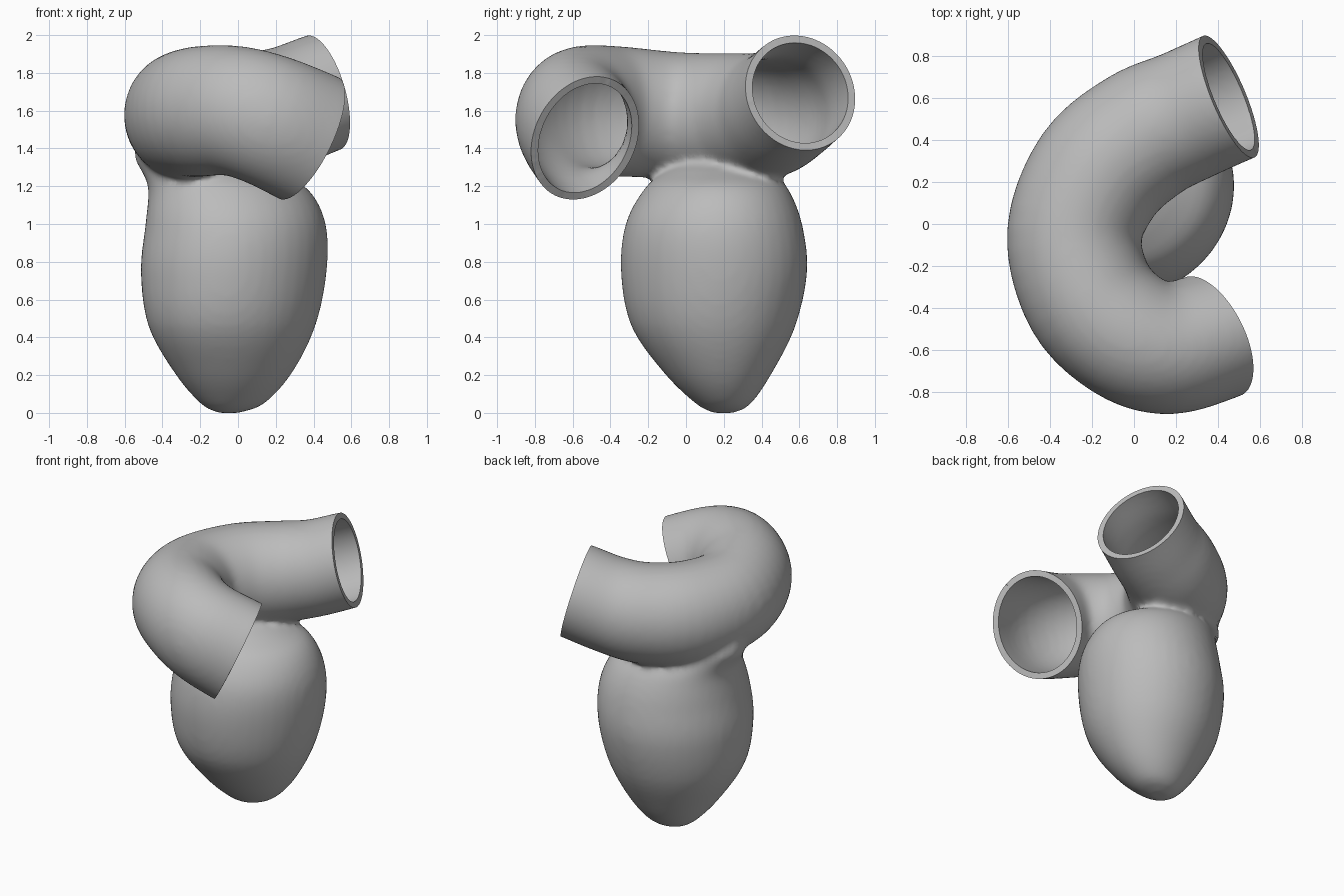
import bpy, bmesh, math
from mathutils import Vector

cube = bpy.data.objects.get("Cube")
if cube:
    bpy.data.objects.remove(cube)

SIDES = 40
WALL = 0.04
SKEW = 0.035


def loft(bm, rings):
    """Skin a closed solid over a list of (centre, u axis, v axis) ellipses."""
    loops = []
    for c, u, v in rings:
        angles = [2 * math.pi * i / SIDES for i in range(SIDES)]
        loops.append([bm.verts.new(c + u * math.cos(a) + v * math.sin(a)) for a in angles])
    for a, b in zip(loops, loops[1:]):
        for i in range(SIDES):
            j = (i + 1) % SIDES
            bm.faces.new((a[i], a[j], b[j], b[i]))
    bm.faces.new(loops[0][::-1])
    bm.faces.new(loops[-1])


def smooth_rows(rows, steps):
    """Catmull-Rom interpolation through rows of numbers."""
    pts = [Vector(r) for r in rows]
    pts = [pts[0] * 2 - pts[1]] + pts + [pts[-1] * 2 - pts[-2]]
    out = []
    for a, b, c, d in zip(pts, pts[1:], pts[2:], pts[3:]):
        for s in range(steps):
            t = s / steps
            out.append(0.5 * (2 * b + (c - a) * t + (2 * a - 5 * b + 4 * c - d) * t * t
                              + (3 * b - a - 3 * c + d) * t ** 3))
    return out + [pts[-2]]


# Open ends of the tube: centre and outward direction
back_end = Vector((0.45, 0.605, 1.695))
back_dir = Vector((0.90, 0.38, 0.26)).normalized()
front_end = Vector((0.375, -0.535, 1.455))
front_dir = Vector((0.82, 0.40, -0.42)).normalized()

bm = bmesh.new()

# Bent tube: x, y, z, half width, half height; runs past both ends for trimming
path = [
    (*(back_end + back_dir * 0.12), 0.315, 0.315),
    (*back_end, 0.315, 0.315),
    (0.25, 0.515, 1.62, 0.315, 0.32),
    (0.045, 0.42, 1.575, 0.325, 0.335),
    (-0.165, 0.24, 1.56, 0.33, 0.345),
    (-0.285, -0.05, 1.575, 0.32, 0.335),
    (-0.21, -0.35, 1.595, 0.318, 0.345),
    (-0.03, -0.53, 1.60, 0.315, 0.345),
    (0.16, -0.59, 1.55, 0.315, 0.35),
    (*front_end, 0.31, 0.36),
    (*(front_end + front_dir * 0.12), 0.31, 0.36),
]
rows = smooth_rows(path, 5)
rings = []
for i, r in enumerate(rows):
    tangent = (rows[min(i + 1, len(rows) - 1)].to_3d() - rows[max(i - 1, 0)].to_3d()).normalized()
    u = Vector((-tangent.y, tangent.x, 0)).normalized()
    rings.append((r.to_3d(), u * r[3], tangent.cross(u) * r[4]))
loft(bm, rings)

# Hanging sac: height, x range, y range; fuller towards the back left
sac = [
    (0.0, -0.11, 0.01, 0.14, 0.26),
    (0.05, -0.2, 0.14, 0.05, 0.345),
    (0.21, -0.335, 0.285, -0.115, 0.455),
    (0.46, -0.475, 0.41, -0.29, 0.58),
    (0.75, -0.515, 0.47, -0.345, 0.642),
    (1.0, -0.49, 0.465, -0.32, 0.615),
    (1.18, -0.475, 0.375, -0.225, 0.545),
    (1.27, -0.505, 0.21, -0.13, 0.46),
    (1.34, -0.545, 0.03, -0.04, 0.38),
    (1.42, -0.55, -0.1, 0.03, 0.3),
]
rings = []
for z, x0, x1, y0, y1 in smooth_rows(sac, 5):
    rx, ry = (x1 - x0) / 2, (y1 - y0) / 2
    rings.append((Vector(((x0 + x1) / 2, (y0 + y1) / 2, z)),
                  Vector((rx * math.cos(SKEW), ry * math.sin(SKEW), 0)),
                  Vector((rx * math.sin(SKEW), ry * math.cos(SKEW), 0))))
loft(bm, rings)
bmesh.ops.recalc_face_normals(bm, faces=bm.faces)

mesh = bpy.data.meshes.new("vessel_with_sac")
bm.to_mesh(mesh)
bm.free()
vessel = bpy.data.objects.new("vessel_with_sac", mesh)
bpy.context.collection.objects.link(vessel)
bpy.context.view_layer.objects.active = vessel
vessel.select_set(True)

# Fuse tube and sac into one skin with a soft neck
remesh = vessel.modifiers.new("fuse", 'REMESH')
remesh.mode = 'VOXEL'
remesh.voxel_size = 0.022
soften = vessel.modifiers.new("soften", 'SMOOTH')
soften.factor = 0.5
soften.iterations = 8
for name in ("fuse", "soften"):
    bpy.ops.object.modifier_apply(modifier=name)

# Trim both ends open
bm = bmesh.new()
bm.from_mesh(vessel.data)
for centre, direction in ((back_end, back_dir), (front_end, front_dir)):
    faces = [f for f in bm.faces if (f.calc_center_median() - centre).length < 0.44]
    edges = {e for f in faces for e in f.edges}
    verts = {v for f in faces for v in f.verts}
    bmesh.ops.bisect_plane(bm, geom=faces + list(edges) + list(verts), dist=0.0005,
                           plane_co=centre, plane_no=direction, clear_outer=True)
bm.to_mesh(vessel.data)
bm.free()

# Give the skin a wall thickness, leaving it hollow
wall = vessel.modifiers.new("wall", 'SOLIDIFY')
wall.thickness = WALL
wall.offset = -1
bpy.ops.object.modifier_apply(modifier="wall")
bpy.ops.object.shade_smooth_by_angle(angle=math.radians(60))

# Plain grey
grey = bpy.data.materials.new("plain grey")
grey.use_nodes = True
colour = (0.5, 0.5, 0.5, 1)
grey.diffuse_color = colour
grey.node_tree.nodes["Principled BSDF"].inputs["Base Color"].default_value = colour
vessel.data.materials.append(grey)
